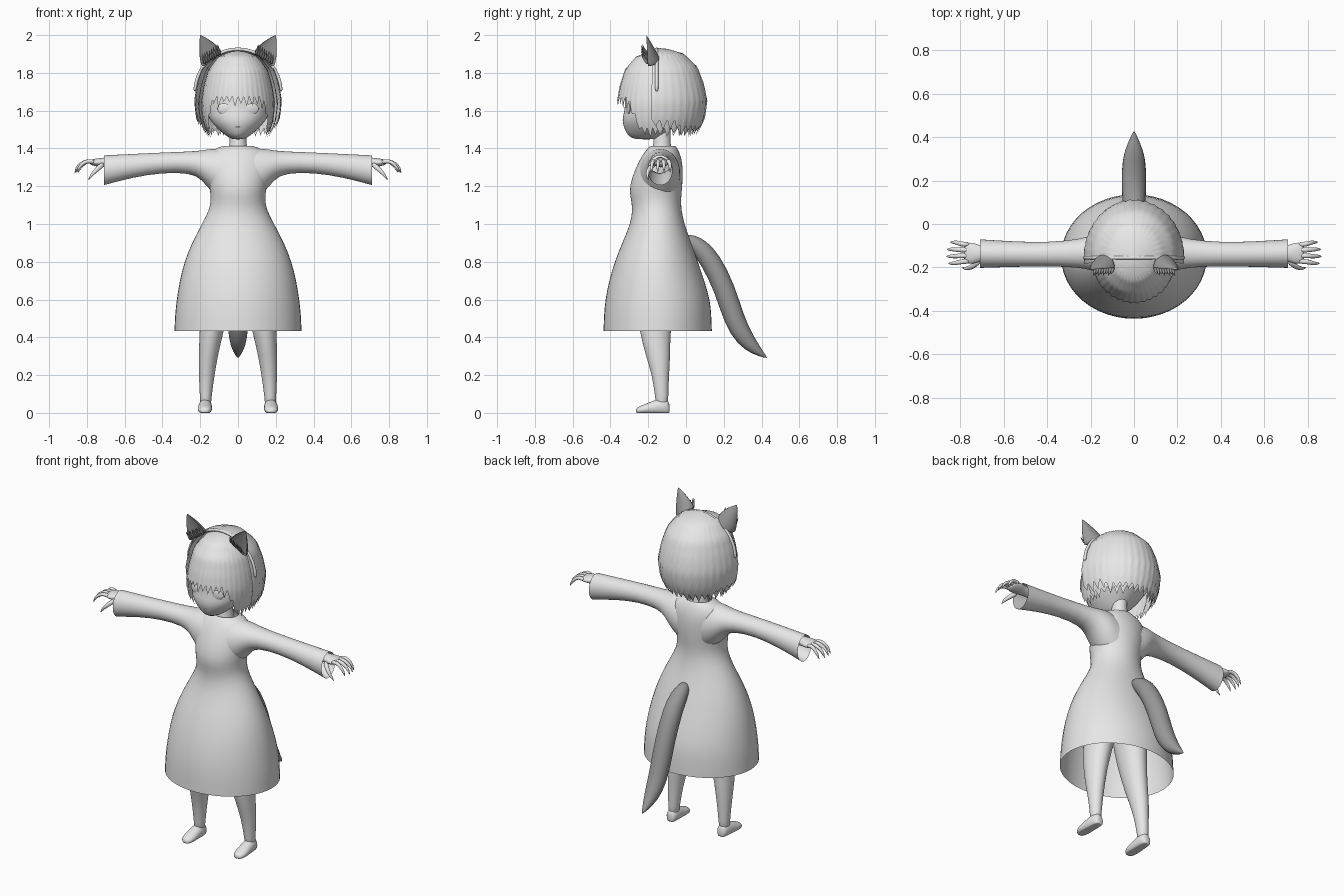
import bpy, bmesh, math, random
from mathutils import Vector as V

random.seed(4)
cube = bpy.data.objects.get("Cube")
if cube:
    bpy.data.objects.remove(cube)


def material(name, c):
    m = bpy.data.materials.new(name)
    m.use_nodes = True
    m.diffuse_color = (c, c, c, 1)
    m.node_tree.nodes["Principled BSDF"].inputs["Base Color"].default_value = (c, c, c, 1)
    return m


light = material("light_grey", 0.8)
dark = material("dark_grey", 0.32)


def loft(name, rings, mat=light, closed=True, caps=False, sub=1):
    """Skin a list of point rings with quads and smooth the result."""
    bm = bmesh.new()
    rows = [[bm.verts.new(p) for p in r] for r in rings]
    n = len(rows[0])
    for a, b in zip(rows, rows[1:]):
        for i in range(n if closed else n - 1):
            j = (i + 1) % n
            bm.faces.new((a[i], a[j], b[j], b[i]))
    if caps:
        bm.faces.new(rows[0])
        bm.faces.new(rows[-1])
    bmesh.ops.recalc_face_normals(bm, faces=bm.faces)
    me = bpy.data.meshes.new(name)
    bm.to_mesh(me)
    bm.free()
    me.materials.append(mat)
    for f in me.polygons:
        f.use_smooth = True
    ob = bpy.data.objects.new(name, me)
    bpy.context.collection.objects.link(ob)
    if sub:
        ob.modifiers.new("smooth", 'SUBSURF').levels = sub
        ob.modifiers["smooth"].render_levels = sub
    return ob


def ring(c, u, v, n=24):
    c, u, v = V(c), V(u), V(v)
    angles = [math.tau * i / n for i in range(n)]
    return [c + u * math.cos(a) + v * math.sin(a) for a in angles]


def level(z, rx, y0, y1, cx=0):
    return ring((cx, (y0 + y1) / 2, z), (rx, 0, 0), (0, (y1 - y0) / 2, 0))


def upright(s, x, y0, y1, z0, z1):
    return ring((s * x, (y0 + y1) / 2, (z0 + z1) / 2), (0, (y1 - y0) / 2, 0), (0, 0, (z1 - z0) / 2))


def tube(name, path, side, mat=light, n=10):
    """Tapered tube along (x, y, z, radius) points."""
    pts = [V(p[:3]) for p in path]
    rings = []
    for i, p in enumerate(path):
        t = (pts[min(i + 1, len(pts) - 1)] - pts[max(i - 1, 0)]).normalized()
        u = (V(side) - t * t.dot(V(side))).normalized()
        rings.append(ring(pts[i], u * p[3], t.cross(u) * p[3], n))
    return loft(name, rings, mat, caps=True)


def blob(name, loc, scale, turn=0):
    bpy.ops.mesh.primitive_uv_sphere_add(segments=24, ring_count=12, location=loc, rotation=(0, 0, turn))
    ob = bpy.context.object
    ob.name, ob.scale = name, scale
    ob.data.materials.append(light)
    bpy.ops.object.shade_smooth()


# Dress: open hem, waist, bodice and neckline
loft("dress", [level(*r) for r in (
    (.433, .34, -.44, .14), (.52, .337, -.437, .137), (.6, .328, -.43, .13), (.7, .312, -.41, .1),
    (.8, .287, -.38, .065), (.9, .247, -.34, .03), (1, .193, -.295, -.008), (1.08, .15, -.283, -.025),
    (1.14, .144, -.295, -.025), (1.2, .153, -.303, -.018), (1.3, .17, -.267, -.014),
    (1.36, .17, -.235, -.026), (1.397, .13, -.208, -.043), (1.413, .08, -.188, -.055))])

# Neck and head
loft("neck", [level(*r) for r in ((1.36, .06, -.19, -.065), (1.42, .043, -.17, -.085), (1.52, .043, -.17, -.08))])
loft("head", [level(*r) for r in (
    (1.447, .03, -.27, -.15), (1.465, .062, -.308, -.12), (1.5, .105, -.325, -.08), (1.55, .152, -.343, -.03),
    (1.6, .172, -.325, .02), (1.66, .18, -.325, .05), (1.75, .178, -.32, .05),
    (1.83, .148, -.28, 0), (1.88, .09, -.22, -.08))], caps=True)
blob("mouth", (0, -.325, 1.513), (.02, .004, .003))

# Hair: sheets that follow one profile and end in pointed strands
PROFILE = ((0, 0), (.005, .2), (.03, .52), (.1, .8), (.19, .93), (.28, 1), (.375, .95), (.455, .8), (.6, .62))


def spread(drop):
    for (d0, r0), (d1, r1) in zip(PROFILE, PROFILE[1:]):
        if drop <= d1:
            return r0 + (r1 - r0) * (drop - d0) / (d1 - d0)
    return PROFILE[-1][1]


def hair(name, facing, reach, rx, ry, top, hem, strands, length):
    rows = [[] for _ in range(17)]
    tips = [length * random.uniform(.4, 1) for _ in range(strands + 1)]
    for i in range(strands * 4 + 1):
        a = reach * (i / (strands * 2) - 1)
        point = 1 - abs(i % 4 - 2) / 2
        full = top - hem(abs(a)) + point * tips[i // 4]
        for k, row in enumerate(rows):
            drop = full * (k / 16) ** 1.6
            r = spread(drop) * (1 - .012 * (1 - point) * k / 16)
            row.append(V((rx * r * math.sin(a), -.15 + facing * ry * r * math.cos(a), top - drop)))
    loft(name, rows, closed=False, sub=0)


hair("back_hair", 1, 1.7, .233, .264, 1.932, lambda a: 1.52 if a < 1.05 else 1.55, 20, .06)
hair("back_hair_under", 1, 1.6, .212, .24, 1.92, lambda a: 1.51, 17, .05)
hair("fringe", -1, 1.75, .197, .218, 1.917,
     lambda a: 1.675 if a < .75 else max(1.51, 1.675 - (a - .75) * .45), 22, .07)

# Headband running between the ears
arc = [math.pi * i / 24 for i in range(25)]
tube("headband", [(.228 * math.cos(a), -.155, 1.70 + .226 * math.sin(a), .009) for a in arc], (0, 1, 0))

# Tail
tube("tail", [(0, y, z, r) for y, z, r in (
    (-.01, .925, .02), (.02, .912, .037), (.07, .88, .05), (.13, .81, .057), (.205, .66, .057), (.255, .49, .057),
    (.312, .39, .05), (.37, .332, .03), (.43, .29, .002))], (1, 0, 0), dark, 16)

for s, side in ((1, "left"), (-1, "right")):
    # Sleeve, open at the cuff
    loft(side + "_sleeve", [upright(s, *r) for r in (
        (.08, -.25, -.03, 1.12, 1.4), (.14, -.235, -.03, 1.165, 1.4), (.19, -.215, -.05, 1.235, 1.39),
        (.25, -.2, -.07, 1.27, 1.384), (.4, -.195, -.085, 1.272, 1.379), (.56, -.198, -.08, 1.246, 1.371),
        (.71, -.203, -.07, 1.205, 1.364))])

    # Arm and palm
    loft(side + "_hand", [upright(s, *r) for r in (
        (.4, -.17, -.105, 1.3, 1.36), (.67, -.165, -.105, 1.3, 1.352), (.71, -.172, -.1, 1.3, 1.352),
        (.74, -.185, -.085, 1.303, 1.348), (.775, -.182, -.085, 1.31, 1.343), (.785, -.16, -.1, 1.318, 1.335))],
        caps=True)

    # Curved, pointed fingers
    for i, name in enumerate(("little", "ring", "middle", "index")):
        y, out = -.094 - .026 * i, (-.012, .003, .006, -.004)[i]
        fan = y + (.133 + y) * .25
        tube(f"{side}_{name}_finger", [
            (s * .755, y, 1.326, .013), (s * .795, y, 1.337, .012), (s * (.83 + out), fan, 1.318, .01),
            (s * (.85 + out), fan, 1.295, .007), (s * (.859 + out), fan, 1.27, .001)], (0, 1, 0))
    tube(side + "_thumb", [
        (s * .71, -.165, 1.32, .016), (s * .74, -.195, 1.295, .013), (s * .772, -.208, 1.265, .01),
        (s * .795, -.2, 1.23, .001)], (0, 1, 0))

    # Leg
    loft(side + "_leg", [level(z, rx, y0, y1, s * cx) for z, cx, rx, y0, y1 in (
        (.03, .172, .03, -.16, -.095), (.08, .171, .03, -.162, -.094), (.2, .166, .042, -.18, -.09),
        (.3, .158, .051, -.212, -.083), (.43, .14, .063, -.247, -.083), (.6, .115, .083, -.27, -.06),
        (.78, .085, .09, -.27, -.04), (.9, .07, .08, -.25, -.04))], caps=True)

    # Foot with a flat sole
    foot = [ring((s * cx, y, h * .42), (w, 0, 0), (0, 0, h * .58)) for y, cx, w, h in (
        (-.086, .172, .014, .04), (-.094, .172, .03, .07), (-.13, .173, .036, .08), (-.18, .175, .037, .062),
        (-.225, .176, .039, .043), (-.253, .176, .03, .033), (-.266, .176, .012, .02))]
    loft(side + "_foot", [[V((p.x, p.y, max(p.z, 0))) for p in r] for r in foot], caps=True)

    # Eye
    blob(side + "_eye", (s * .075, -.306, 1.61), (.036, .008, .028), s * .25)

    # Ear: a scooped shell with a rounded back
    shell = []
    for k in range(9):
        t = k / 8
        w, depth = .066 * (1 - t ** 1.7) + .001, .07 * (1 - t) + .001
        c = V((s * (.135 + .065 * t), -.205 - .005 * t, 1.865 + .135 * t))
        pts = []
        for i in range(24):
            a = math.tau * i / 24
            back = math.sin(a) if i <= 12 else -.4 * math.sin(a)
            pts.append(c + V((s * .8 * w * math.cos(a), depth * back, -.6 * w * math.cos(a))))
        shell.append(pts)
    loft(side + "_ear", shell, dark, caps=True)

    # Fur tufts inside the ear
    for i in range(8):
        f = i / 7
        x, z = .095 + .08 * f, 1.895 - .05 * f
        tube(f"{side}_ear_fur_{i + 1}", [
            (s * x, -.195, z, .011), (s * (x + .006), -.222, z + .025, .008),
            (s * (x + .014), -.232 - .008 * (i % 2), z + .06, .001)], (1, 0, 0), dark, 6)
